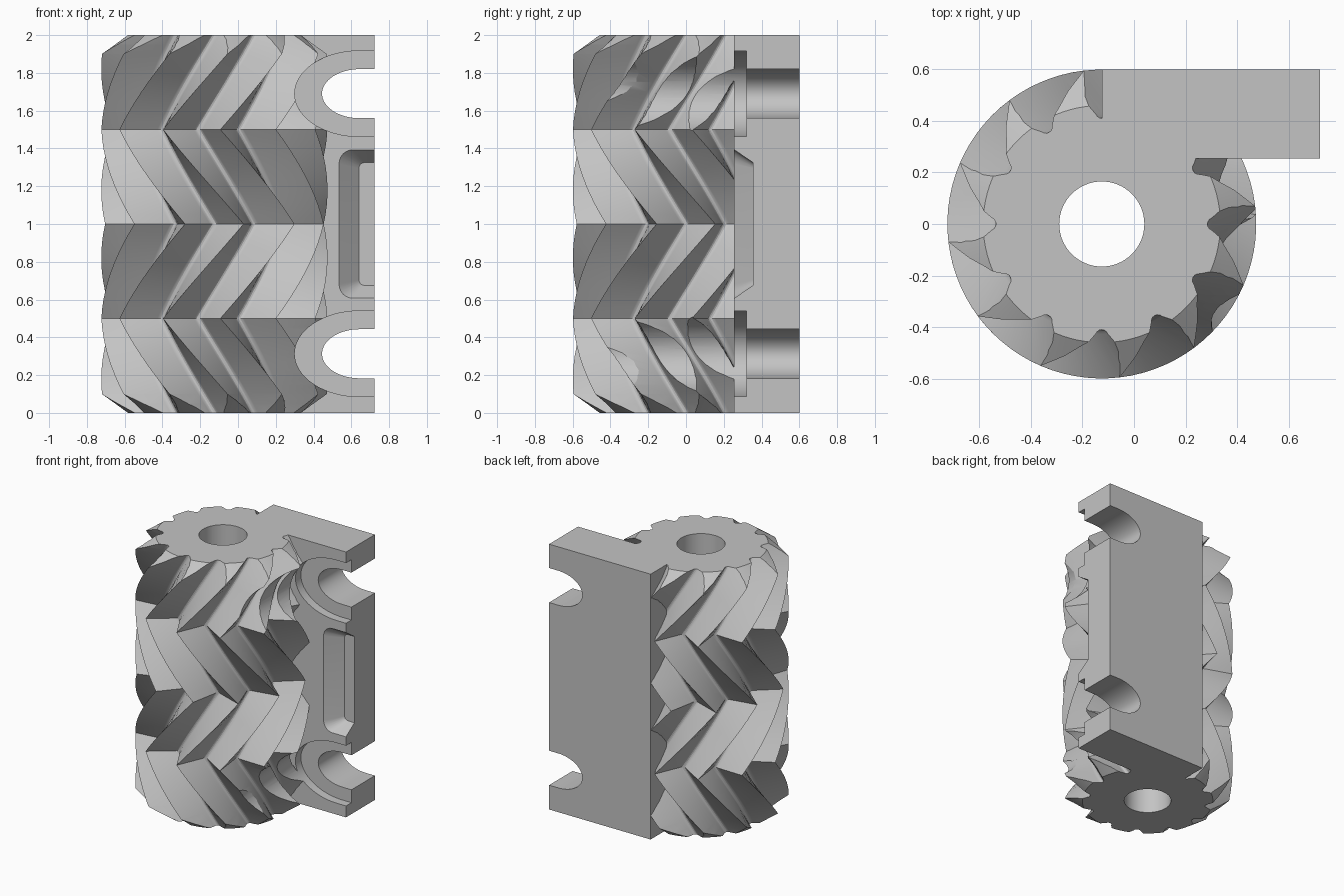
import bpy, bmesh
from math import sin, cos, pi, radians

cube = bpy.data.objects.get("Cube")
if cube:
    bpy.data.objects.remove(cube, do_unlink=True)

grey = bpy.data.materials.new("plain grey")
grey.use_nodes = True
colour = (0.55, 0.55, 0.55, 1)
grey.diffuse_color = colour
grey.node_tree.nodes["Principled BSDF"].inputs["Base Color"].default_value = colour

AXIS_X = -0.125   # roller axis
TEETH = 12
PITCH = 2 * pi / TEETH
TWIST = radians(42)


def loft(name, rings):
    """Closed solid through a list of equally long point rings."""
    bm = bmesh.new()
    loops = [[bm.verts.new(p) for p in ring] for ring in rings]
    n = len(loops[0])
    for a, b in zip(loops, loops[1:]):
        for i in range(n):
            j = (i + 1) % n
            bm.faces.new((a[i], a[j], b[j], b[i]))
    bm.faces.new(loops[0][::-1])
    bm.faces.new(loops[-1])
    bmesh.ops.recalc_face_normals(bm, faces=bm.faces)
    mesh = bpy.data.meshes.new(name)
    bm.to_mesh(mesh)
    bm.free()
    mesh.materials.append(grey)
    ob = bpy.data.objects.new(name, mesh)
    bpy.context.collection.objects.link(ob)
    return ob


def combine(body, other, operation):
    """Apply a boolean and discard the helper."""
    mod = body.modifiers.new("combine", 'BOOLEAN')
    mod.operation = operation
    mod.solver = 'EXACT'
    mod.object = other
    bpy.ops.object.select_all(action='DESELECT')
    bpy.context.view_layer.objects.active = body
    body.select_set(True)
    bpy.ops.object.modifier_apply(modifier=mod.name)
    bpy.data.objects.remove(other, do_unlink=True)


def circle(radius, z, n=96):
    return [(AXIS_X + radius * cos(2 * pi * i / n), radius * sin(2 * pi * i / n), z)
            for i in range(n)]


# Tooth section: rounded root, straight flanks, sharp tip
tooth = []
for k in range(7):
    a = pi / 2 + pi * k / 6
    a = radians(250 - 140 * k / 6)
    tooth.append((0.435 + 0.025 * cos(a), -0.025 * sin(a)))
tooth.sort(key=lambda p: p[1])
tooth.append((0.599 * cos(PITCH / 2), 0.599 * sin(PITCH / 2)))


def gear_ring(z):
    # The twist zigzags, reversing every half unit of height
    turn = -TWIST * (1 - abs((z % 1) - 0.5) * 2)
    ring = []
    for t in range(TEETH):
        a = turn + t * PITCH
        ring += [(AXIS_X + u * cos(a) - v * sin(a), u * sin(a) + v * cos(a), z)
                 for u, v in tooth]
    return ring


# Herringbone roller with chamfered ends
STEPS = 40
body = loft("herringbone_roller_with_bracket",
            [gear_ring(2 * i / STEPS) for i in range(STEPS + 1)])
envelope = loft("chamfer_envelope", [circle(r, z) for r, z in
                ((0.432, -0.02), (0.628, 0.12), (0.628, 1.88), (0.432, 2.02))])
combine(body, envelope, 'INTERSECT')

# Mounting block fused to the back of the roller
block = loft("mounting_block", [[(AXIS_X, 0.255, z), (0.722, 0.255, z),
                                 (0.722, 0.6, z), (AXIS_X, 0.6, z)] for z in (0, 2)])
combine(body, block, 'UNION')

# Shaft bore
combine(body, loft("bore", [circle(0.165, -0.1, 64), circle(0.165, 2.1, 64)]), 'DIFFERENCE')


def slot(name, zc, rx, rz, y0, y1):
    """Slot with an elliptical end, open towards +x."""
    section = [(0.645 - rx * sin(pi * i / 32), zc + rz * cos(pi * i / 32)) for i in range(33)]
    section += [(1, zc - rz), (1, zc + rz)]
    return loft(name, [[(x, y, z) for x, z in section] for y in (y0, y1)])


# Bolt slots with counterbores that also clip the teeth
for zc in (0.313, 1.69):
    combine(body, slot("counterbore", zc, 0.345, 0.227, -1, 0.32), 'DIFFERENCE')
    combine(body, slot("bolt_slot", zc, 0.2, 0.13, 0.25, 0.7), 'DIFFERENCE')


def pocket_ring(y, x, half, r):
    section = [(1, 1 + half)]
    for start, sign in ((0, 1), (1, -1)):
        for i in range(7):
            a = pi / 2 * (i / 6 if not start else 1 - i / 6)
            section.append((x + r - r * sin(a), 1 + sign * (half - r + r * cos(a))))
    section.append((1, 1 - half))
    return [(px, y, pz) for px, pz in section]


# Tapered relief pocket
pocket = loft("pocket", [pocket_ring(0.205, 0.4825, 0.427, 0.095),
                         pocket_ring(0.355, 0.64, 0.325, 0.03)])
combine(body, pocket, 'DIFFERENCE')

bpy.ops.object.select_all(action='DESELECT')
bpy.context.view_layer.objects.active = body
body.select_set(True)
bpy.ops.object.shade_smooth_by_angle(angle=radians(25))
